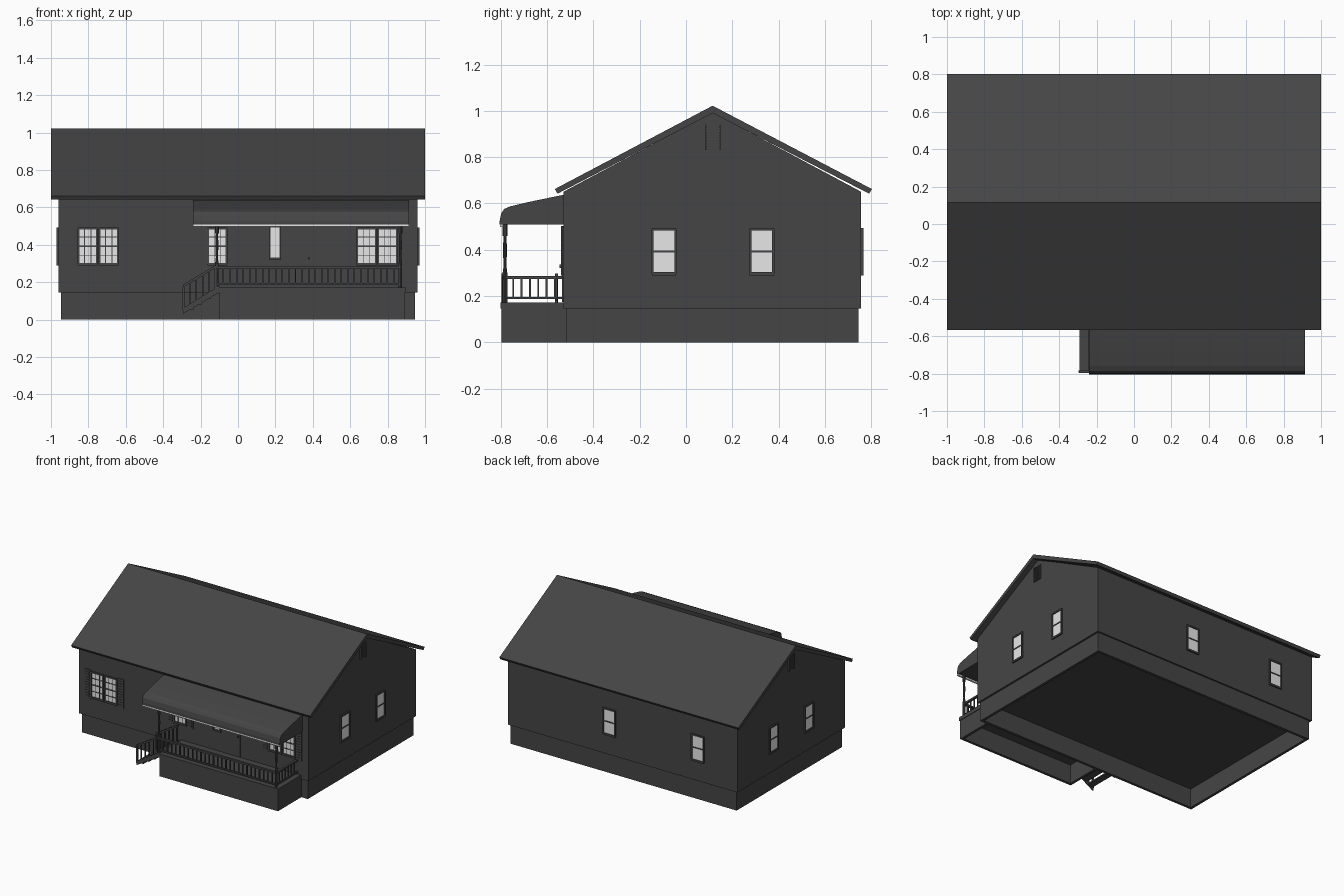
import bpy, bmesh, math
from mathutils import Matrix, Vector

old = bpy.data.objects.get("Cube")
if old:
    bpy.data.objects.remove(old, do_unlink=True)


def material(name, rgb):
    m = bpy.data.materials.new(name)
    m.use_nodes = True
    m.diffuse_color = (*rgb, 1)
    m.node_tree.nodes["Principled BSDF"].inputs["Base Color"].default_value = (*rgb, 1)
    return m


CHARCOAL = material("charcoal", (0.06, 0.06, 0.06))
PALE = material("pale_grey", (0.8, 0.8, 0.8))


def finish(name, bm, mat):
    bmesh.ops.recalc_face_normals(bm, faces=bm.faces)
    me = bpy.data.meshes.new(name)
    bm.to_mesh(me)
    bm.free()
    me.materials.append(mat)
    ob = bpy.data.objects.new(name, me)
    bpy.context.collection.objects.link(ob)
    return ob


def boxes(name, spans, mat=CHARCOAL):
    """One object from boxes given as (low corner, high corner)."""
    bm = bmesh.new()
    for lo, hi in spans:
        lo, hi = Vector(lo), Vector(hi)
        size = [abs(c) for c in hi - lo]
        bmesh.ops.create_cube(bm, size=1, matrix=Matrix.Translation((lo + hi) / 2) @ Matrix.Diagonal((*size, 1)))
    return finish(name, bm, mat)


def prism(name, pts, lo, hi, axis, mat=CHARCOAL):
    """Extrude a (y, z) profile along x (axis 0) or an (x, z) profile along y (axis 1)."""
    bm = bmesh.new()
    at = (lambda p: (lo, p[0], p[1])) if axis == 0 else (lambda p: (p[0], lo, p[1]))
    face = bm.faces.new([bm.verts.new(at(p)) for p in pts])
    ext = bmesh.ops.extrude_face_region(bm, geom=[face])
    move = Vector((hi - lo, 0, 0) if axis == 0 else (0, hi - lo, 0))
    bmesh.ops.translate(bm, vec=move, verts=[v for v in ext["geom"] if isinstance(v, bmesh.types.BMVert)])
    return finish(name, bm, mat)


# Wall planes: x = +-WX, y = YF (front) and YB (back)
WX, YF, YB, RIDGE = 0.96, -0.53, 0.757, 0.115
WALLS = {"front": (1, YF, -1), "back": (1, YB, 1), "right": (0, -WX, -1), "left": (0, WX, 1)}


def on_wall(wall, u0, u1, z0, z1, depth):
    axis, plane, sign = WALLS[wall]
    a, b = plane - sign * 0.005, plane + sign * depth
    if axis:
        return (u0, a, z0), (u1, b, z1)
    return (a, u0, z0), (b, u1, z1)


def window(name, wall, u, w=0.105, z0=0.295, z1=0.49, cols=1, rows=2, rim=0.008):
    u0, u1 = u - w / 2, u + w / 2
    boxes(name + "_glass", [on_wall(wall, u0, u1, z0, z1, 0.003)], PALE)
    bars = [on_wall(wall, u0 - 0.002, u0 + rim, z0, z1, 0.01), on_wall(wall, u1 - rim, u1 + 0.002, z0, z1, 0.01),
            on_wall(wall, u0, u1, z0 - 0.006, z0 + rim, 0.01), on_wall(wall, u0, u1, z1 - rim, z1 + 0.003, 0.01)]
    for i in range(1, cols):
        c = u0 + w * i / cols
        bars.append(on_wall(wall, c - 0.002, c + 0.002, z0, z1, 0.006))
    for i in range(1, rows):
        c = z0 + (z1 - z0) * i / rows
        t = 0.004 if 2 * i == rows else 0.002
        bars.append(on_wall(wall, u0, u1, c - t, c + t, 0.007))
    boxes(name + "_frame", bars)


def shutters(name, u0, u1, width=0.052):
    parts = []
    for a in (u0 - width - 0.003, u1 + 0.003):
        parts.append(on_wall("front", a, a + width, 0.28, 0.5, 0.006))
        parts += [on_wall("front", a + 0.008, a + width - 0.008, 0.295 + i * 0.02, 0.305 + i * 0.02, 0.009)
                  for i in range(10)]
    boxes(name, parts)


# House shell: gabled body and hollow foundation
prism("house_walls", [(YF, 0.145), (YB, 0.145), (YB, 0.65), (RIDGE, 0.993), (YF, 0.65)], -WX, WX, 0)
fx, f0, f1, t = 0.946, -0.517, 0.745, 0.02
boxes("foundation", [((-fx, f0, 0), (fx, f0 + t, 0.147)), ((-fx, f1 - t, 0), (fx, f1, 0.147)),
                     ((-fx, f0, 0), (-fx + t, f1, 0.147)), ((fx - t, f0, 0), (fx, f1, 0.147))])

# Main roof slab with square-cut eaves
prism("main_roof", [(-0.567, 0.662), (RIDGE, 1.022), (0.803, 0.662), (0.791, 0.642), (RIDGE, 0.99), (-0.555, 0.642)],
      -1, 1, 0)

# Front windows
for label, u in (("right", -0.747), ("left", 0.743)):
    for side in (-1, 1):
        window(f"front_{label}_window_{'a' if side < 0 else 'b'}", "front", u + side * 0.056, cols=3, rows=4)
    shutters(f"front_{label}_shutters", u - 0.11, u + 0.11)
window("porch_window", "front", -0.11, cols=3, rows=4)
shutters("porch_shutters", -0.163, -0.057)

# Side and back windows, gable vents
for wall in ("right", "left"):
    for label, u in (("front", -0.095), ("rear", 0.327)):
        window(f"{wall}_{label}_window", wall, u)
    louvres = [on_wall(wall, 0.083, 0.15, 0.83, 0.94, 0.003)]
    louvres += [on_wall(wall, 0.088, 0.145, 0.836 + i * 0.012, 0.842 + i * 0.012, 0.008) for i in range(9)]
    louvres += [on_wall(wall, a, a + 0.006, 0.83, 0.94, 0.01) for a in (0.083, 0.144)]
    boxes(f"{wall}_gable_vent", louvres)
for label, u in (("left", 0.11), ("right", -0.63)):
    window(f"back_{label}_window", "back", u)

# Front door with a narrow side light
boxes("front_door", [on_wall("front", 0.245, 0.39, 0.175, 0.5, 0.006),
                     on_wall("front", 0.375, 0.381, 0.32, 0.335, 0.016)])
window("door_side_light", "front", 0.198, w=0.062, z0=0.325, z1=0.5, rows=1)

# Porch base and deck
px0, px1, py = -0.1, 0.892, -0.796
boxes("porch_base", [((px0, py, 0), (px1, py + t, 0.147)), ((px0, py, 0), (px0 + t, f0, 0.147)),
                     ((px1 - t, py, 0), (px1, f0, 0.147))])
boxes("porch_deck", [((px0 - 0.005, py - 0.006, 0.145), (px1 + 0.005, YF, 0.172))])

# Porch roof with rounded front and pale trim
prism("porch_roof", [(YF, 0.637), (-0.68, 0.606), (-0.76, 0.587), (-0.785, 0.576), (-0.798, 0.558),
                     (-0.805, 0.525), (-0.805, 0.508), (YF, 0.508)], -0.24, 0.913, 0)
boxes("porch_roof_trim", [((-0.24, -0.804, 0.497), (0.913, -0.79, 0.509))], PALE)

# Turned porch posts
POST_Y = -0.782
for label, x in (("right", -0.113), ("left", 0.868)):
    bm = bmesh.new()
    for r0, r1, z0, z1 in ((0.01, 0.01, 0.17, 0.3), (0.01, 0.006, 0.3, 0.33), (0.006, 0.009, 0.33, 0.4),
                           (0.009, 0.006, 0.4, 0.46), (0.011, 0.011, 0.46, 0.51)):
        bmesh.ops.create_cone(bm, cap_ends=True, segments=10, radius1=r0, radius2=r1, depth=z1 - z0,
                              matrix=Matrix.Translation((x, POST_Y, (z0 + z1) / 2)))
    finish(f"{label}_porch_post", bm, CHARCOAL)


# Porch railings
def railing(name, a, b):
    a, b = Vector(a), Vector(b)
    n = round((b - a).length / 0.035)

    def span(p, q, r, z0, z1):
        return (p.x - r, p.y - r, z0), (q.x + r, q.y + r, z1)
    parts = [span(a, b, 0.008, 0.273, 0.286), span(a, b, 0.006, 0.186, 0.196)]
    for i in range(1, n):
        p = a.lerp(b, i / n)
        parts.append(span(p, p, 0.004, 0.19, 0.28))
    boxes(name, parts)


railing("front_railing", (-0.113, POST_Y), (0.868, POST_Y))
railing("side_railing", (0.868, POST_Y), (0.868, YF))

# Side stairs with stringers, treads and sloped handrails
SX0, SX1 = -0.295, px0


def sloped(x, z0):
    return z0 + (x - SX0) * 0.62


treads = []
for i in range(4):
    x = SX0 + 0.004 + i * 0.047
    treads.append(((x, -0.79, sloped(x, 0.05)), (x + 0.052, -0.56, sloped(x, 0.06))))
boxes("stair_treads", treads)
for label, y in (("front", -0.795), ("rear", -0.565)):
    prism(f"{label}_stringer", [(SX0, 0.03), (SX0, 0.06), (SX1, sloped(SX1, 0.06)), (SX1, sloped(SX1, 0.025))],
          y, y + 0.01, 1)
    prism(f"{label}_stair_handrail", [(SX0, 0.172), (SX0, 0.186), (SX1 - 0.01, sloped(SX1, 0.176)),
                                      (SX1 - 0.01, sloped(SX1, 0.162))], y - 0.001, y + 0.013, 1)
    balusters = []
    for i in range(6):
        x = SX0 + 0.004 + i * 0.034
        r = 0.006 if i == 0 else 0.0035
        balusters.append(((x - r, y + 0.006 - r, sloped(x, 0.045)), (x + r, y + 0.006 + r, sloped(x, 0.172))))
    boxes(f"{label}_stair_balusters", balusters)
